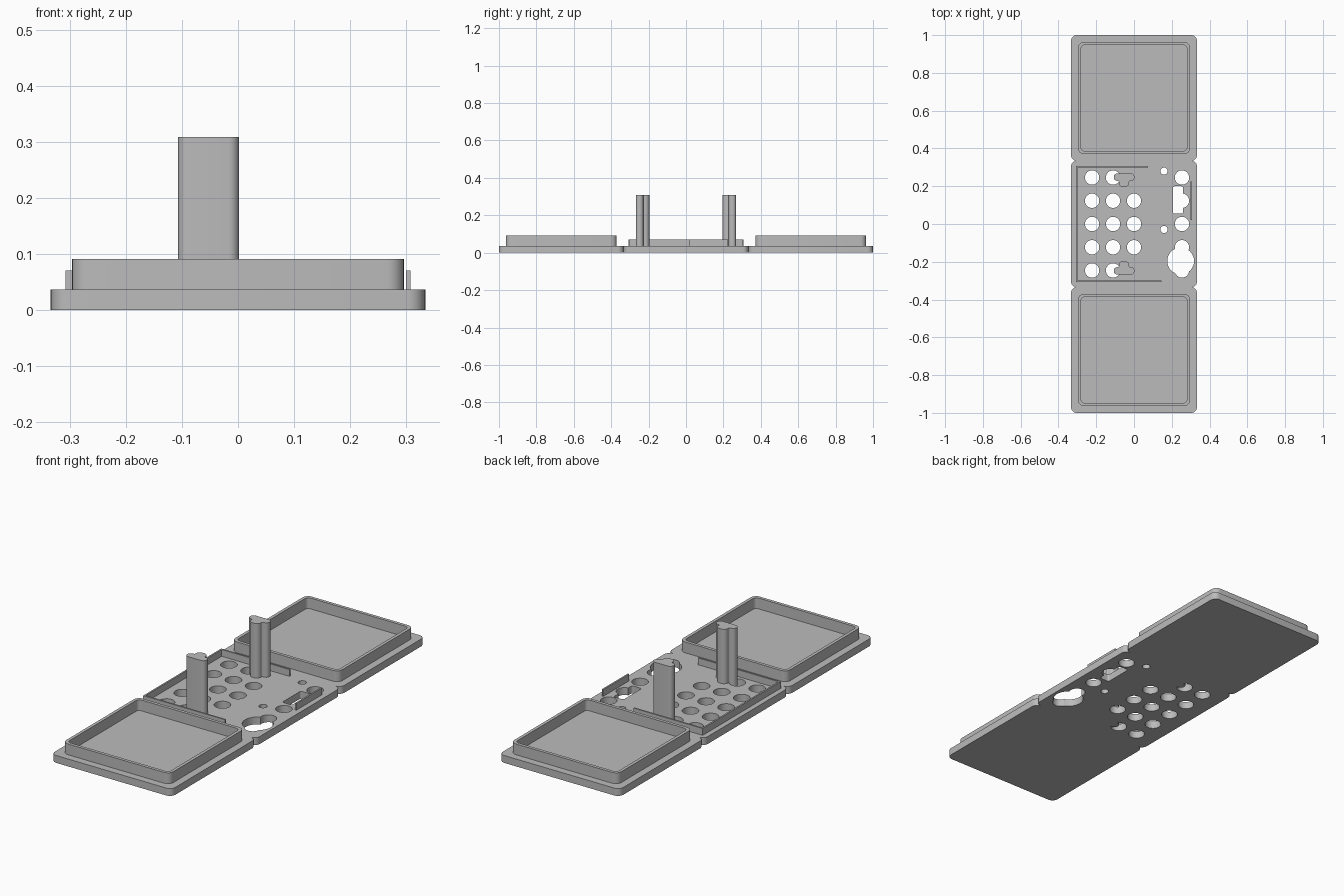
import bpy, bmesh, math
from mathutils import Vector

if "Cube" in bpy.data.objects:
    bpy.data.objects.remove(bpy.data.objects["Cube"], do_unlink=True)

GREY = (0.5, 0.5, 0.5, 1)
grey = bpy.data.materials.new("plain_grey")
grey.use_nodes = True
grey.diffuse_color = GREY
grey.node_tree.nodes["Principled BSDF"].inputs["Base Color"].default_value = GREY

PLATE = 0.037      # plate thickness
HALF = 0.333       # half width of each square panel


def rounded(corners, steps=7):
    """Outline from (x, y, radius) right-angled corners."""
    out = []
    for i, (x, y, r) in enumerate(corners):
        p = Vector((x, y))
        if r == 0:
            out.append(p)
            continue
        a = (Vector(corners[i - 1][:2]) - p).normalized()
        b = (Vector(corners[(i + 1) % len(corners)][:2]) - p).normalized()
        c = p + (a + b) * r
        for k in range(steps):
            t = math.pi / 2 * k / (steps - 1)
            out.append(c - (a * math.sin(t) + b * math.cos(t)) * r)
    return out


def rect(x0, x1, y0, y1, r=0):
    return rounded([(x0, y0, r), (x1, y0, r), (x1, y1, r), (x0, y1, r)])


def square(h, r, cy=0):
    return rect(-h, h, cy - h, cy + h, r)


def circle(x, y, r, n=32):
    return [Vector((x + r * math.cos(math.tau * k / n), y + r * math.sin(math.tau * k / n)))
            for k in range(n)]


def loft(name, levels):
    """Solid through a list of (outline, z) with matching point counts."""
    bm = bmesh.new()
    loops = [[bm.verts.new((p.x, p.y, z)) for p in outline] for outline, z in levels]
    for lo, hi in zip(loops, loops[1:]):
        for i in range(len(lo)):
            bm.faces.new((lo[i - 1], lo[i], hi[i], hi[i - 1]))
    bm.faces.new(loops[0][::-1])
    bm.faces.new(loops[-1])
    bmesh.ops.recalc_face_normals(bm, faces=bm.faces)
    mesh = bpy.data.meshes.new(name)
    bm.to_mesh(mesh)
    bm.free()
    mesh.materials.append(grey)
    obj = bpy.data.objects.new(name, mesh)
    bpy.context.collection.objects.link(obj)
    return obj


def prism(name, outline, z0, z1):
    return loft(name, [(outline, z0), (outline, z1)])


def activate(obj):
    bpy.ops.object.select_all(action='DESELECT')
    obj.select_set(True)
    bpy.context.view_layer.objects.active = obj


parts = []

# End panels, each with a raised rim
for name, s in (("front", -1), ("back", 1)):
    cy = s * (1 - HALF)
    plate, rim, well = square(HALF, 0.03, cy), square(0.296, 0.03, cy), square(0.28, 0.018, cy)
    parts.append(loft(name + "_lid_panel", [
        (plate, 0), (plate, PLATE), (rim, PLATE), (rim, 0.091), (well, 0.091), (well, PLATE)]))

# Middle panel with its holes
middle = prism("middle_panel", square(1 - 2 * HALF + 0.0, 0.03), 0, PLATE)
parts.append(middle)
rows = [0.123 * k for k in range(-2, 3)]
cuts = [circle(x, y, 0.038) for x in (-0.222, -0.111, 0) for y in rows
        if x < 0 or abs(y) < 0.2]
cuts += [circle(0.254, y, 0.038) for y in rows]
cuts += [circle(0.159, y, 0.019) for y in (0.28, -0.029)]
cuts += [circle(0.247, -0.196, 0.071), rect(0.206, 0.26, 0.055, 0.2, 0.01)]
for outline in cuts:
    cutter = prism("hole_cutter", outline, -0.1, 0.1)
    cutter.hide_render = True
    activate(middle)
    mod = middle.modifiers.new("hole", 'BOOLEAN')
    mod.operation = 'DIFFERENCE'
    mod.solver = 'EXACT'
    mod.object = cutter
    bpy.ops.object.modifier_apply(modifier=mod.name)
    bpy.data.objects.remove(cutter, do_unlink=True)

# Thin locating walls on the middle panel
o, i = 0.308, 0.3
u_wall = [(0.074, o), (-o, o), (-o, -o), (0.145, -o), (0.145, -i), (-i, -i), (-i, i), (0.074, i)]
parts.append(prism("locating_wall", [Vector(p) for p in u_wall], PLATE, 0.071))
parts.append(prism("side_wall", rect(i, o, 0.02, 0.225), PLATE, 0.071))

# Tall T-section posts, legs pointing inwards
for name, s in (("front", -1), ("back", 1)):
    section = [(-0.107, 0.268, 0.019), (0.002, 0.268, 0.019), (0.002, 0.228, 0.019),
               (-0.026, 0.228, 0.006), (-0.026, 0.196, 0.022), (-0.08, 0.196, 0.022),
               (-0.08, 0.228, 0.006), (-0.107, 0.228, 0.019)]
    outline = rounded([(x, s * y, r) for x, y, r in section])
    parts.append(prism(name + "_post", outline, 0.001, 0.309))

for obj in parts:
    activate(obj)
    bpy.ops.object.shade_smooth_by_angle(angle=math.radians(30))
